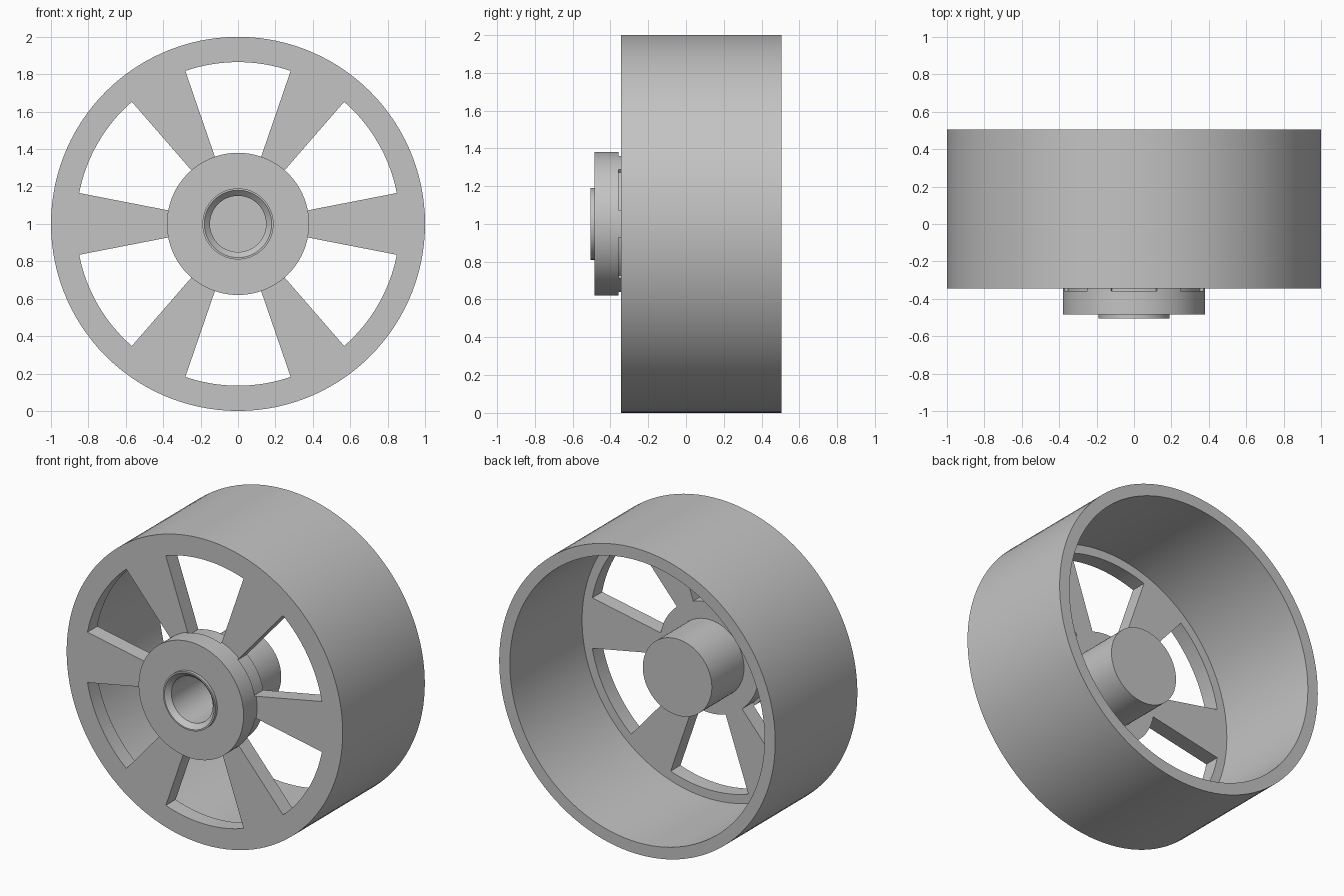
import bpy, bmesh
from math import sin, cos, radians, tau

cube = bpy.data.objects.get("Cube")
if cube:
    bpy.data.objects.remove(cube, do_unlink=True)

grey = bpy.data.materials.new("plain grey")
grey.use_nodes = True
grey.diffuse_color = (0.55, 0.55, 0.55, 1)
grey.node_tree.nodes["Principled BSDF"].inputs["Base Color"].default_value = (0.55, 0.55, 0.55, 1)


def make_object(name, bm):
    bmesh.ops.recalc_face_normals(bm, faces=bm.faces)
    mesh = bpy.data.meshes.new(name)
    bm.to_mesh(mesh)
    bm.free()
    mesh.materials.append(grey)
    obj = bpy.data.objects.new(name, mesh)
    bpy.context.collection.objects.link(obj)
    return obj


def lathe(name, profile, steps=120):
    """Revolve (radius, y) points around the wheel axle."""
    bm = bmesh.new()
    verts = [bm.verts.new((r, y, 1)) for r, y in profile]
    edges = [bm.edges.new(pair) for pair in zip(verts, verts[1:])]
    bmesh.ops.spin(bm, geom=verts + edges, cent=(0, 0, 1), axis=(0, 1, 0),
                   angle=tau, steps=steps, use_duplicate=False)
    bmesh.ops.remove_doubles(bm, verts=bm.verts, dist=0.0005)
    return make_object(name, bm)


def add_window(bm, middle, half, r_in, r_out, y0, y1, steps=16):
    """Closed ring sector that cuts one opening between two spokes."""
    angles = [radians(middle - half + 2 * half * i / steps) for i in range(steps + 1)]
    outline = [(r_out, a) for a in angles] + [(r_in, a) for a in reversed(angles)]
    face = bm.faces.new([bm.verts.new((r * cos(a), y0, 1 + r * sin(a))) for r, a in outline])
    moved = bmesh.ops.extrude_face_region(bm, geom=[face], use_keep_orig=True)["geom"]
    bmesh.ops.translate(bm, vec=(0, y1 - y0, 0),
                        verts=[g for g in moved if isinstance(g, bmesh.types.BMVert)])


# Wheel section: bore, front boss, flange, face plate, rim, rear hub
wheel = lathe("wheel", [
    (0, 0.0), (0.15, 0.0), (0.15, -0.475), (0.18, -0.505),
    (0.19, -0.505), (0.19, -0.485), (0.38, -0.485), (0.38, -0.345),
    (1.0, -0.345), (1.0, 0.505), (0.923, 0.505), (0.923, -0.243),
    (0.25, -0.243), (0.25, 0.09), (0, 0.09)])

# Six openings leave six spokes and notch the back of the flange
bm = bmesh.new()
for k in range(6):
    add_window(bm, 30 + 60 * k, 19, 0.36, 0.865, -0.358, -0.2)
cutter = make_object("window_cutter", bm)
cutter.hide_render = True

cut = wheel.modifiers.new("windows", 'BOOLEAN')
cut.operation = 'DIFFERENCE'
cut.solver = 'EXACT'
cut.object = cutter

bpy.ops.object.select_all(action='DESELECT')
wheel.select_set(True)
bpy.context.view_layer.objects.active = wheel
bpy.ops.object.modifier_apply(modifier=cut.name)
bpy.data.objects.remove(cutter, do_unlink=True)
bpy.ops.object.shade_smooth_by_angle(angle=radians(30))
